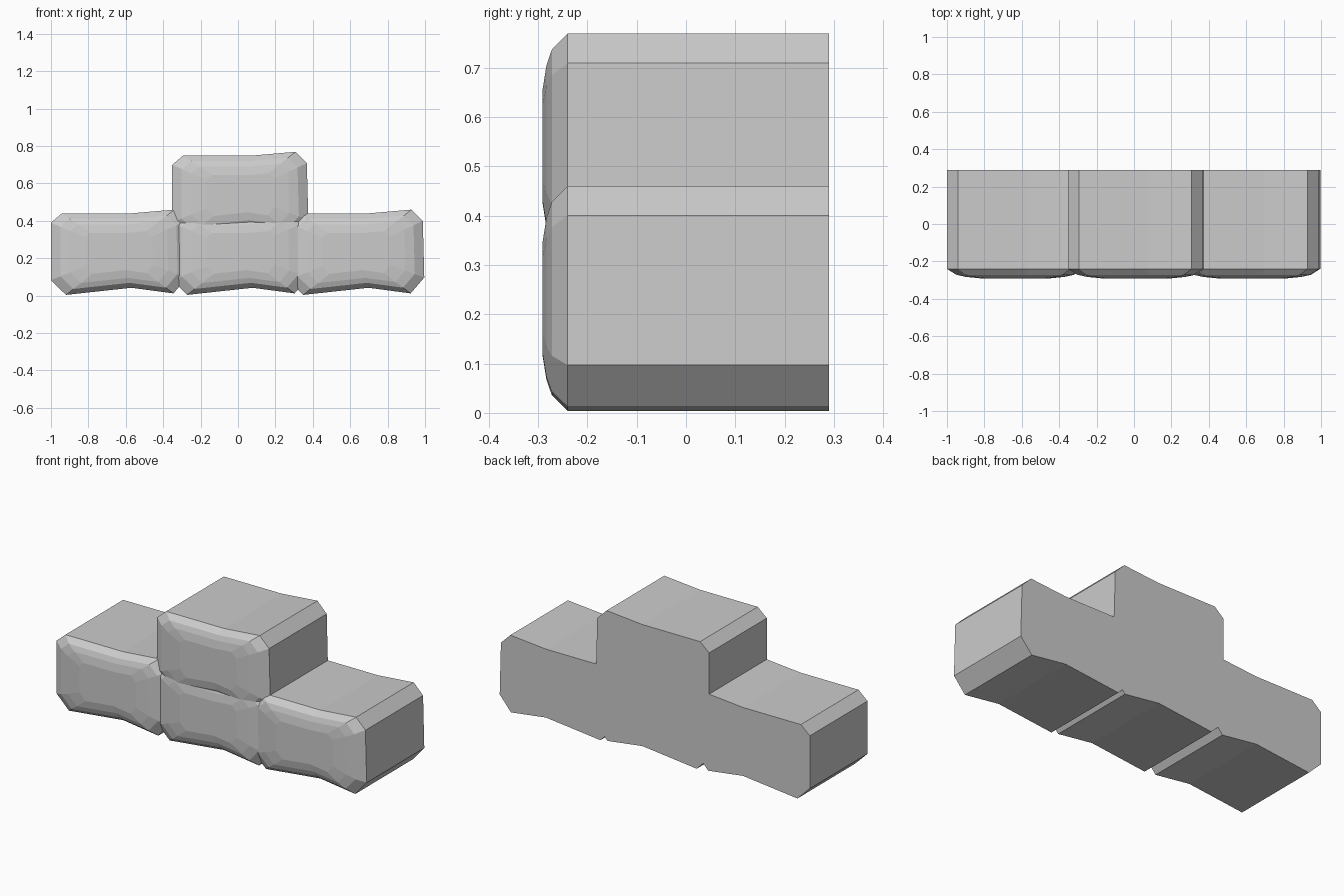
import bpy, bmesh

if "Cube" in bpy.data.objects:
    bpy.data.objects.remove(bpy.data.objects["Cube"])

# Worn stone outline in x/z, drawn for the left block
OUTLINE = [(-1.0, 0.39), (-1.0, 0.083), (-0.92, 0.004), (-0.57, 0.042),
           (-0.345, 0.012), (-0.272, 0.097), (-0.28, 0.40), (-0.34, 0.46),
           (-0.57, 0.44), (-0.942, 0.44)]
CX, CZ = -0.635, 0.23

# (y, scale of outline): straight body, then a rounded front face
RINGS = [(0.29, 1.0), (-0.24, 1.0), (-0.272, 0.86), (-0.283, 0.72), (-0.291, 0.5)]


def stone(name, dx, dz):
    bm = bmesh.new()
    loops = [[bm.verts.new((CX + (x - CX) * s + dx, y, CZ + (z - CZ) * s + dz))
              for x, z in OUTLINE] for y, s in RINGS]
    n = len(OUTLINE)
    for a, b in zip(loops, loops[1:]):
        for i in range(n):
            j = (i + 1) % n
            bm.faces.new((a[i], a[j], b[j], b[i]))
    bm.faces.new(loops[0])
    bm.faces.new(loops[-1])
    bmesh.ops.recalc_face_normals(bm, faces=bm.faces)
    mesh = bpy.data.meshes.new(name)
    bm.to_mesh(mesh)
    bm.free()
    ob = bpy.data.objects.new(name, mesh)
    bpy.context.collection.objects.link(ob)
    return ob


# Three stones in a row with one on top, fused into a single wall piece
wall = stone("stone_wall", 0.0, 0.0)
others = [stone("stone_middle", 0.648, 0.0),
          stone("stone_right", 1.268, 0.0),
          stone("stone_top", 0.648, 0.309)]

bpy.context.view_layer.objects.active = wall
for ob in others:
    mod = wall.modifiers.new("fuse", 'BOOLEAN')
    mod.operation = 'UNION'
    mod.solver = 'EXACT'
    mod.object = ob
    bpy.ops.object.modifier_apply(modifier=mod.name)
    bpy.data.objects.remove(ob)
